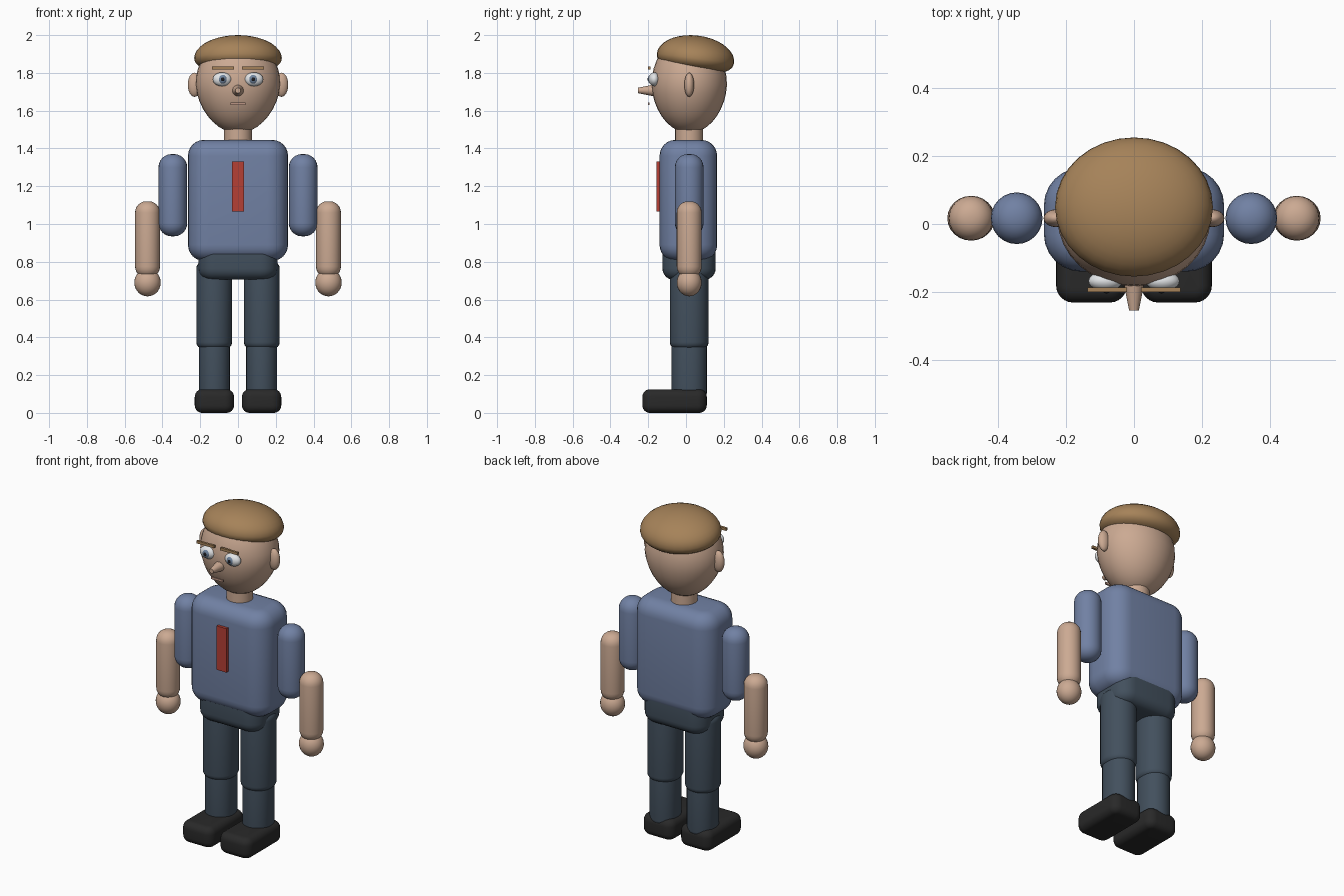
import bpy, bmesh, math
from mathutils import Matrix, Vector

if "Cube" in bpy.data.objects:
    bpy.data.objects.remove(bpy.data.objects["Cube"])

CY = 0.017  # body centre line in depth


def material(name, rgb):
    m = bpy.data.materials.new(name)
    m.diffuse_color = (*rgb, 1)
    m.use_nodes = True
    m.node_tree.nodes["Principled BSDF"].inputs["Base Color"].default_value = m.diffuse_color
    return m


SKIN = material("skin", (0.60, 0.40, 0.29))
SHIRT = material("shirt_blue", (0.165, 0.22, 0.37))
TROUSER = material("trouser_slate", (0.055, 0.08, 0.11))
SHOE = material("shoe_black", (0.022, 0.022, 0.022))
HAIR = material("hair_brown", (0.38, 0.225, 0.10))
TIE = material("tie_red", (0.46, 0.05, 0.035))
WHITE = material("eye_white", (0.82, 0.84, 0.86))
IRIS = material("iris_blue", (0.16, 0.23, 0.34))
PUPIL = material("pupil_black", (0.012, 0.012, 0.015))
LIPS = material("lips", (0.50, 0.30, 0.23))


def finish(bm, name, mat, smooth=True):
    bmesh.ops.recalc_face_normals(bm, faces=bm.faces[:])
    me = bpy.data.meshes.new(name)
    bm.to_mesh(me)
    bm.free()
    ob = bpy.data.objects.new(name, me)
    bpy.context.collection.objects.link(ob)
    me.materials.append(mat)
    if smooth:
        bpy.ops.object.select_all(action='DESELECT')
        bpy.context.view_layer.objects.active = ob
        ob.select_set(True)
        bpy.ops.object.shade_smooth_by_angle(angle=math.radians(40))
    return ob


def rounded(name, mat, x, y, z, plan_r, edge_r, steps=6):
    """Rounded block from x, y, z ranges, with plan and rim radii."""
    bm = bmesh.new()
    cx, cy = sum(x) / 2, sum(y) / 2
    hw, hd = (x[1] - x[0]) / 2, (y[1] - y[0]) / 2
    levels = []
    for i in range(steps + 1):
        a = math.pi / 2 * i / steps
        levels.append((edge_r * 0.98 * (1 - math.sin(a)), edge_r * (1 - math.cos(a))))
    rows = [(t, z[0] + h) for t, h in levels]
    rows += [(t, z[1] - h) for t, h in reversed(levels)]
    rings = []
    for t, h in rows:
        r = max(plan_r - t, 0.0005)
        ring = []
        for q, (sx, sy) in enumerate([(1, 1), (-1, 1), (-1, -1), (1, -1)]):
            for k in range(steps + 1):
                a = math.pi / 2 * (q + k / steps)
                ring.append(bm.verts.new((cx + sx * (hw - t - r) + r * math.cos(a),
                                          cy + sy * (hd - t - r) + r * math.sin(a), h)))
        rings.append(ring)
    n = len(rings[0])
    for a, b in zip(rings, rings[1:]):
        for i in range(n):
            j = (i + 1) % n
            bm.faces.new((a[i], a[j], b[j], b[i]))
    bm.faces.new(rings[0][::-1])
    bm.faces.new(rings[-1])
    bmesh.ops.remove_doubles(bm, verts=bm.verts[:], dist=0.0001)
    return finish(bm, name, mat)


def ellipsoid(name, mat, centre, radii, shape=None, rot=0.0, seg=32, rings=18):
    """Scaled sphere; shape() may edit the unit sphere first."""
    bm = bmesh.new()
    bmesh.ops.create_uvsphere(bm, u_segments=seg, v_segments=rings, radius=1)
    if shape:
        for v in bm.verts:
            shape(v.co)
    bm.transform(Matrix.Translation(centre) @ Matrix.Rotation(rot, 4, 'X')
                 @ Matrix.Diagonal((*radii, 1)))
    return finish(bm, name, mat)


def box(name, mat, x, y, z):
    bm = bmesh.new()
    bmesh.ops.create_cube(bm, size=1)
    bm.transform(Matrix.Translation((sum(x) / 2, sum(y) / 2, sum(z) / 2))
                 @ Matrix.Diagonal((x[1] - x[0], y[1] - y[0], z[1] - z[0], 1)))
    return finish(bm, name, mat, False)


def cone(name, mat, centre, r1, r2, depth, rot=0.0):
    bm = bmesh.new()
    bmesh.ops.create_cone(bm, cap_ends=True, segments=24, radius1=r1, radius2=r2, depth=depth)
    bm.transform(Matrix.Translation(centre) @ Matrix.Rotation(rot, 4, 'X'))
    return finish(bm, name, mat)


def around(c, r):
    return (c - r, c + r)


# Trunk
rounded("torso", SHIRT, (-0.265, 0.265), (-0.14, 0.165), (0.805, 1.445), 0.11, 0.085)
rounded("pelvis", TROUSER, (-0.21, 0.21), (-0.125, 0.157), (0.705, 0.93), 0.09, 0.06)
box("tie", TIE, (-0.033, 0.033), (-0.157, -0.12), (1.065, 1.33))
cone("neck", SKIN, (0, CY, 1.47), 0.074, 0.074, 0.14)


# Head, narrowing towards the chin
def chin(co):
    if co.z < 0:
        co.x *= 1 + 0.10 * co.z
        co.y *= 1 + 0.06 * co.z


ellipsoid("head", SKIN, (0, CY, 1.737), (0.225, 0.2, 0.256), chin)
cone("nose", SKIN, (0, -0.195, 1.707), 0.038, 0.014, 0.12, math.pi / 2)
box("mouth", LIPS, (-0.04, 0.04), (-0.201, -0.192), (1.629, 1.642))


# Hair cap with a flattened underside
def flat_under(co):
    if co.z < 0:
        k = math.sqrt(max(co.x ** 2 + co.y ** 2, 1e-9))
        grow = k ** 0.45 / k if k > 0.01 else 1
        co.x *= grow
        co.y *= grow
        co.z *= 0.55


tilt = math.radians(-7)
hair_at = Vector((0, 0.05, 1.878))
hair = ellipsoid("hair", HAIR, hair_at, (0.232, 0.206, 0.12), flat_under, tilt)

# Small bare patch on the crown
hair.data.materials.append(SKIN)
for p in hair.data.polygons:
    c = Matrix.Rotation(-tilt, 3, 'X') @ (p.center - hair_at)
    if c.z > 0 and c.y < 0 and c.length_squared < 0.0145 and math.hypot(c.x, c.y) < 0.07:
        p.material_index = 1

# Paired parts
for s, side in ((1, "left"), (-1, "right")):
    def nm(part):
        return side + "_" + part

    # Face
    ellipsoid(nm("ear"), SKIN, (s * 0.23, CY, 1.737), (0.036, 0.026, 0.064), seg=20, rings=12)
    ellipsoid(nm("eye"), WHITE, (s * 0.084, -0.168, 1.766), (0.05, 0.029, 0.037), seg=24, rings=14)
    ellipsoid(nm("iris"), IRIS, (s * 0.081, -0.187, 1.766), (0.024, 0.014, 0.024), seg=20, rings=12)
    ellipsoid(nm("pupil"), PUPIL, (s * 0.081, -0.195, 1.766), (0.012, 0.009, 0.012), seg=16, rings=8)
    box(nm("eyebrow"), HAIR, around(s * 0.079, 0.058), (-0.2, -0.187), (1.818, 1.834))

    # Arm
    rounded(nm("upper_arm"), SHIRT, around(s * 0.345, 0.076), around(CY, 0.076),
            (0.935, 1.37), 0.076, 0.07)
    rounded(nm("forearm"), SKIN, around(s * 0.479, 0.066), around(CY, 0.066),
            (0.715, 1.12), 0.066, 0.06)
    ellipsoid(nm("hand"), SKIN, (s * 0.479, CY, 0.69), (0.07, 0.066, 0.073), seg=24, rings=14)

    # Leg
    rounded(nm("thigh"), TROUSER, around(s * 0.126, 0.095), around(CY, 0.103),
            (0.34, 0.80), 0.095, 0.035)
    rounded(nm("shin"), TROUSER, around(s * 0.125, 0.082), around(CY, 0.094),
            (0.08, 0.42), 0.082, 0.03)
    rounded(nm("shoe"), SHOE, around(s * 0.125, 0.104), (-0.231, 0.11), (0.0, 0.125), 0.05, 0.04)
